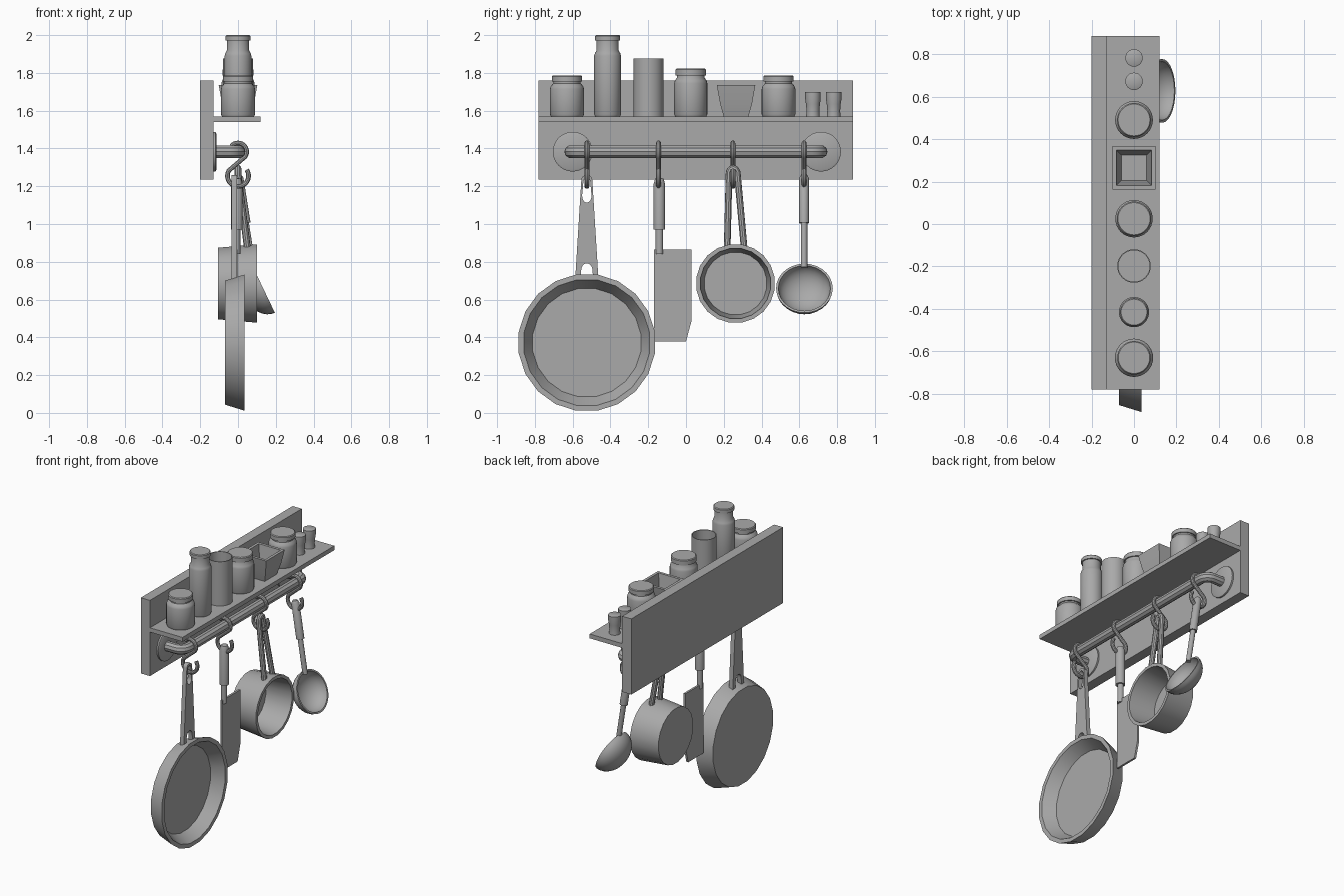
import bpy, bmesh, math
from mathutils import Vector, Matrix

if "Cube" in bpy.data.objects:
    bpy.data.objects.remove(bpy.data.objects["Cube"])

grey = bpy.data.materials.new("plain grey")
grey.diffuse_color = (0.4, 0.4, 0.4, 1)
grey.use_nodes = True
grey.node_tree.nodes["Principled BSDF"].inputs["Base Color"].default_value = grey.diffuse_color
FACE_X = Matrix(((0, 0, 1, 0), (1, 0, 0, 0), (0, 1, 0, 0), (0, 0, 0, 1)))  # local z points to +x


def finish(bm, name, angle=35):
    bmesh.ops.recalc_face_normals(bm, faces=bm.faces)
    me = bpy.data.meshes.new(name)
    bm.to_mesh(me)
    bm.free()
    ob = bpy.data.objects.new(name, me)
    bpy.context.collection.objects.link(ob)
    me.materials.append(grey)
    smooth(ob, angle)
    return ob


def smooth(ob, angle=35):
    bpy.ops.object.select_all(action='DESELECT')
    ob.select_set(True)
    bpy.context.view_layer.objects.active = ob
    bpy.ops.object.shade_smooth_by_angle(angle=math.radians(angle))


def box(name, x0, x1, y0, y1, z0, z1):
    bm = bmesh.new()
    bmesh.ops.create_cube(bm, size=1)
    for v in bm.verts:
        v.co = ((x0 + x1) / 2 + v.co.x * (x1 - x0), (y0 + y1) / 2 + v.co.y * (y1 - y0),
                (z0 + z1) / 2 + v.co.z * (z1 - z0))
    return finish(bm, name)


def lathe(name, profile, matrix, segs=32, angle=35, phase=0.0, scale=(1, 1)):
    """Spin (radius, height) points about local z; radius 0 closes to a point."""
    bm = bmesh.new()
    rings = []
    for r, h in profile:
        if r == 0:
            rings.append([bm.verts.new((0, 0, h))] * segs)
            continue
        ring = []
        for i in range(segs):
            a = 2 * math.pi * (i + phase) / segs
            ring.append(bm.verts.new((r * math.cos(a) * scale[0], r * math.sin(a) * scale[1], h)))
        rings.append(ring)
    for a, b in zip(rings, rings[1:]):
        for i in range(segs):
            j = (i + 1) % segs
            bm.faces.new(list(dict.fromkeys((a[i], a[j], b[j], b[i]))))
    bm.transform(matrix)
    return finish(bm, name, angle)


def curve_mesh(name, cu, matrix=Matrix()):
    ob = bpy.data.objects.new(name, cu)
    bpy.context.collection.objects.link(ob)
    ob.matrix_world = matrix
    cu.materials.append(grey)
    bpy.ops.object.select_all(action='DESELECT')
    ob.select_set(True)
    bpy.context.view_layer.objects.active = ob
    bpy.ops.object.convert(target='MESH')
    smooth(bpy.context.object)


def add_spline(cu, pts, closed):
    sp = cu.splines.new('POLY')
    sp.points.add(len(pts) - 1)
    for p, q in zip(sp.points, pts):
        p.co = (*q, 1)
    sp.use_cyclic_u = closed


def tube(name, pts, r, closed=False):
    cu = bpy.data.curves.new(name, 'CURVE')
    cu.dimensions = '3D'
    cu.bevel_depth, cu.bevel_resolution, cu.use_fill_caps = r, 3, True
    add_spline(cu, pts, closed)
    curve_mesh(name, cu)


def plate(name, loops, thick, x):
    """Flat sheet in the y-z plane; later loops are holes."""
    cu = bpy.data.curves.new(name, 'CURVE')
    cu.dimensions, cu.fill_mode, cu.extrude = '2D', 'BOTH', thick / 2
    for loop in loops:
        add_spline(cu, [(a, b, 0) for a, b in loop], True)
    curve_mesh(name, cu, Matrix.Translation((x, 0, 0)) @ FACE_X)


def arc(cx, cy, rx, ry, a0, a1, n):
    return [(cx + rx * math.cos(math.radians(a0 + (a1 - a0) * i / n)),
             cy + ry * math.sin(math.radians(a0 + (a1 - a0) * i / n))) for i in range(n + 1)]


def aim(a, b):
    """Matrix placing local z along a->b, starting at a."""
    d = Vector(b) - Vector(a)
    return Matrix.Translation(a) @ d.to_track_quat('Z', 'Y').to_matrix().to_4x4()


def at(x, y, z):
    return Matrix.Translation((x, y, z))


# Wall board and shelf
box("wall_board", -0.20, -0.13, -0.78, 0.885, 1.235, 1.76)
box("shelf", -0.132, 0.12, -0.78, 0.885, 1.54, 1.57)

# Rail bent back to the wall, with round mounting plates
RAIL_Z = 1.383
Y0, Y1 = -0.61, 0.715
bend = 0.05
rail = [(-0.125, Y0)] + arc(-bend, Y0 + bend, bend, bend, 180, 90, 6)
rail = [(-0.125, Y0, RAIL_Z)]
rail += [(x, y, RAIL_Z) for x, y in arc(0.005 - bend, Y0 + bend, bend, bend, -90, 0, 6)]
rail += [(x, y, RAIL_Z) for x, y in arc(0.005 - bend, Y1 - bend, bend, bend, 0, 90, 6)]
rail.append((-0.125, Y1, RAIL_Z))
tube("rail", rail, 0.034)
for y in (Y0 + 0.01, Y1):
    lathe("rail_mount", [(0, 0), (0.105, 0), (0.105, 0.012), (0.095, 0.017), (0, 0.017)],
          at(-0.131, y, RAIL_Z) @ FACE_X)

# S hooks
HOOKS = (-0.525, -0.145, 0.248, 0.625)
for y in HOOKS:
    s = arc(0, RAIL_Z, 0.046, 0.046, 140, -35, 14) + arc(0, 1.255, 0.056, 0.056, 150, 395, 18)
    tube("hook", [(x, y, z) for x, z in s], 0.013)

# Frying pan
lathe("frying_pan", [(0, -0.07), (0.332, -0.07), (0.365, 0.035), (0.337, 0.035), (0.29, -0.045), (0, -0.045)],
      at(0, -0.525, 0.372) @ FACE_X, segs=20, phase=0.5)
c = HOOKS[0]
outline = [(c + 0.062, 0.70)] + arc(c, 1.235, 0.029, 0.025, 0, 180, 8) + [(c - 0.062, 0.70)]
outline += [(c - 0.034, 0.70)] + arc(c, 0.755, 0.03, 0.037, 180, 0, 8) + [(c + 0.034, 0.70)]
hole = arc(c, 1.15, 0.025, 0.037, 180, 360, 8) + arc(c, 1.225, 0.018, 0.018, 0, 180, 6)
plate("frying_pan_handle", [outline, hole], 0.03, -0.02)

# Saucepan with a looped wire handle
lathe("saucepan", [(0, -0.105), (0.192, -0.105), (0.21, 0.10), (0.188, 0.10), (0.167, -0.085), (0, -0.085)],
      at(0, 0.262, 0.685) @ FACE_X, segs=20, phase=0.5)
loop = [(0.05, 0.218, 0.87)]
loop += [(0.0, y, z) for y, z in arc(0.25, 1.265, 0.022, 0.03, 180, 0, 8)]
loop.append((0.05, 0.308, 0.87))
tube("saucepan_handle", loop, 0.018)

# Spatula
c = HOOKS[1]
plate("spatula_blade", [[(-0.17, 0.865), (0.03, 0.865), (0.03, 0.49), (0.0, 0.378), (-0.17, 0.378)]], 0.014, -0.01)
lathe("spatula_neck", [(0, 0), (0.02, 0), (0.02, 0.16), (0, 0.16)], at(-0.008, c + 0.004, 0.84), 16)
lathe("spatula_grip", [(0, 0), (0.031, 0), (0.031, 0.24), (0.022, 0.27), (0, 0.275)], at(-0.006, c + 0.004, 0.97), 16)

# Ladle: leaning handle and tilted bowl
c = HOOKS[3]
top, low = (0.0, c, 1.26), (0.078, c, 0.77)
lathe("ladle_neck", [(0, 0), (0.017, 0), (0.017, 0.28), (0, 0.28)], aim(low, top), 16)
mid = Vector(low).lerp(Vector(top), 0.48)
lathe("ladle_grip", [(0, 0), (0.026, 0), (0.026, 0.24), (0.016, 0.258), (0, 0.26)], aim(mid, top), 16)
n = Vector((0.9, 0, 0.43)).normalized()
basis = Matrix((Vector((0.43, 0, -0.9)).normalized(), Vector((0, 1, 0)), n)).transposed().to_4x4()
outer = [(math.cos(t), -0.11 * math.sin(t)) for t in [math.pi / 2 * i / 8 for i in range(8)]]
bowl = [(0, -0.11)] + [(0.15 * a, b) for a, b in reversed(outer)]
bowl += [(0.138 * a, b * 0.91) for a, b in outer] + [(0, -0.1)]
lathe("ladle_bowl", bowl, at(0.133, 0.627, 0.66) @ basis, 28, 40, scale=(0.96, 1))

# Lidded jars: y, body radius, shoulder height, lid radius, lid base, top
for y, r, sh, lr, lb, tp in ((-0.63, 0.09, 1.715, 0.079, 1.755, 1.787),
                             (-0.415, 0.071, 1.89, 0.066, 1.972, 2.0),
                             (0.025, 0.088, 1.745, 0.081, 1.787, 1.822),
                             (0.49, 0.089, 1.715, 0.08, 1.755, 1.787)):
    lathe("jar", [(0, 1.57), (r - 0.005, 1.57), (r, 1.58), (r, sh), (r - 0.004, sh + 0.014),
                  (lr - 0.008, sh + 0.03), (lr - 0.008, lb + 0.005), (0, lb + 0.005)], at(0, y, 0))
    lathe("jar_lid", [(0, lb), (lr, lb), (lr, tp - 0.005), (lr - 0.005, tp), (0, tp)], at(0, y, 0))

# Open tumbler
lathe("tumbler", [(0, 1.57), (0.079, 1.57), (0.079, 1.877), (0.074, 1.877), (0.074, 1.585), (0, 1.585)],
      at(0, -0.198, 0))

# Square flared bowl
q = math.sqrt(2)
lathe("square_bowl", [(r * q if r else 0, z) for r, z in
                      ((0, 1.57), (0.066, 1.57), (0.085, 1.64), (0.102, 1.735), (0.083, 1.735),
                       (0.072, 1.66), (0.06, 1.595), (0, 1.595))], at(0, 0.265, 0), segs=4, phase=0.5)

# Small shakers
for y in (0.672, 0.782):
    lathe("shaker", [(0, 1.57), (0.036, 1.57), (0.034, 1.60), (0.037, 1.635), (0.041, 1.66),
                     (0.041, 1.698), (0.038, 1.70), (0, 1.70)], at(0, y, 0), 24)
